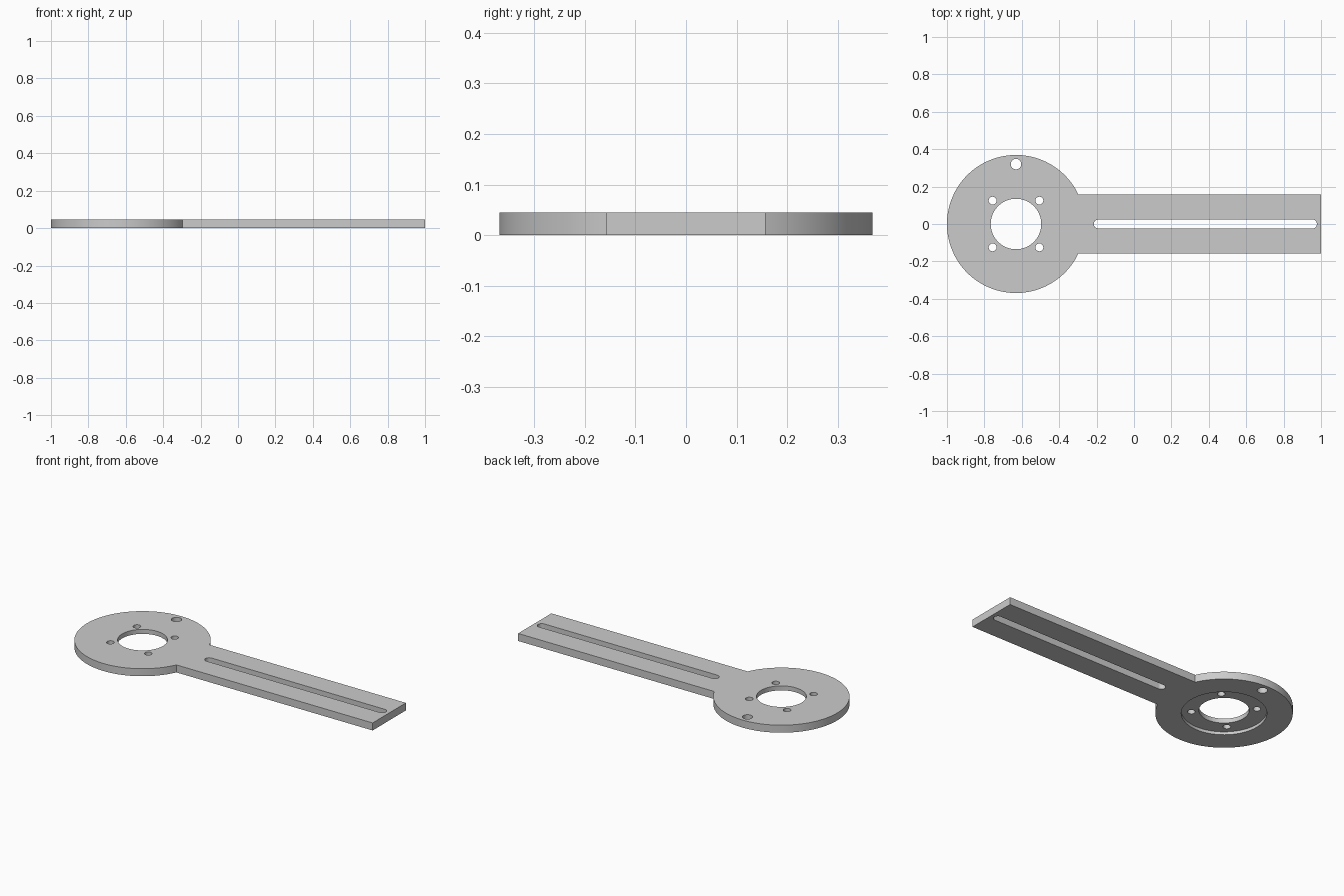
import bpy
import bmesh
from math import cos, sin, pi, asin, radians

if "Cube" in bpy.data.objects:
    bpy.data.objects.remove(bpy.data.objects["Cube"])

THICK = 0.045
DISC_X, DISC_R = -0.631, 0.369
ARM_HALF = 0.157
RECESS_DEPTH = 0.018

grey = bpy.data.materials.new("plain grey")
grey.use_nodes = True
grey.diffuse_color = (0.6, 0.6, 0.6, 1)
grey.node_tree.nodes["Principled BSDF"].inputs["Base Color"].default_value = (0.6, 0.6, 0.6, 1)


def arc(x, y, r, start, end, steps):
    return [(x + r * cos(start + (end - start) * i / steps),
             y + r * sin(start + (end - start) * i / steps)) for i in range(steps + 1)]


def circle(x, y, r, steps=48):
    return arc(x, y, r, 0, 2 * pi, steps)[:-1]


def prism(name, outline, z0, z1):
    """Closed solid from a counter-clockwise outline."""
    bm = bmesh.new()
    face = bm.faces.new([bm.verts.new((x, y, z0)) for x, y in outline])
    top = bmesh.ops.extrude_face_region(bm, geom=[face])["geom"]
    bmesh.ops.translate(bm, vec=(0, 0, z1 - z0),
                        verts=[v for v in top if isinstance(v, bmesh.types.BMVert)])
    bmesh.ops.recalc_face_normals(bm, faces=bm.faces)
    mesh = bpy.data.meshes.new(name)
    bm.to_mesh(mesh)
    bm.free()
    obj = bpy.data.objects.new(name, mesh)
    bpy.context.collection.objects.link(obj)
    mesh.materials.append(grey)
    return obj


# Plate: round head joined to a straight arm
join = asin(ARM_HALF / DISC_R)
outline = arc(DISC_X, 0, DISC_R, join, 2 * pi - join, 120)
outline += [(1, -ARM_HALF), (1, ARM_HALF)]
plate = prism("slotted_arm_plate", outline, 0, THICK)

# Cutters: recess under the head, bore, screw holes, side hole, long slot
low, high = -0.05, THICK + 0.05
slot_r = 0.024
slot = (arc(0.978 - slot_r, 0, slot_r, -pi / 2, pi / 2, 16)
        + arc(-0.215 + slot_r, 0, slot_r, pi / 2, 3 * pi / 2, 16))
cutters = [
    prism("recess_cutter", circle(DISC_X, 0, 0.23, 96), low, RECESS_DEPTH),
    prism("bore_cutter", circle(DISC_X, 0, 0.135, 72), low, high),
    prism("side_hole_cutter", circle(DISC_X, 0.32, 0.028, 32), low, high),
    prism("slot_cutter", slot, low, high),
]
for sx in (-1, 1):
    for sy in (-1, 1):
        cutters.append(prism("screw_hole_cutter",
                             circle(DISC_X + sx * 0.125, sy * 0.125, 0.021, 32), low, high))

for cutter in cutters:
    cutter.hide_render = True
    mod = plate.modifiers.new(cutter.name, 'BOOLEAN')
    mod.operation = 'DIFFERENCE'
    mod.solver = 'EXACT'
    mod.object = cutter

# Bake the cuts and remove the cutters
bpy.context.view_layer.update()
graph = bpy.context.evaluated_depsgraph_get()
baked = bpy.data.meshes.new_from_object(plate.evaluated_get(graph))
plate.modifiers.clear()
plate.data = baked
for cutter in cutters:
    bpy.data.objects.remove(cutter)

# Smooth curved walls, crisp edges
bpy.ops.object.select_all(action='DESELECT')
plate.select_set(True)
bpy.context.view_layer.objects.active = plate
bpy.ops.object.shade_smooth_by_angle(angle=radians(30))
